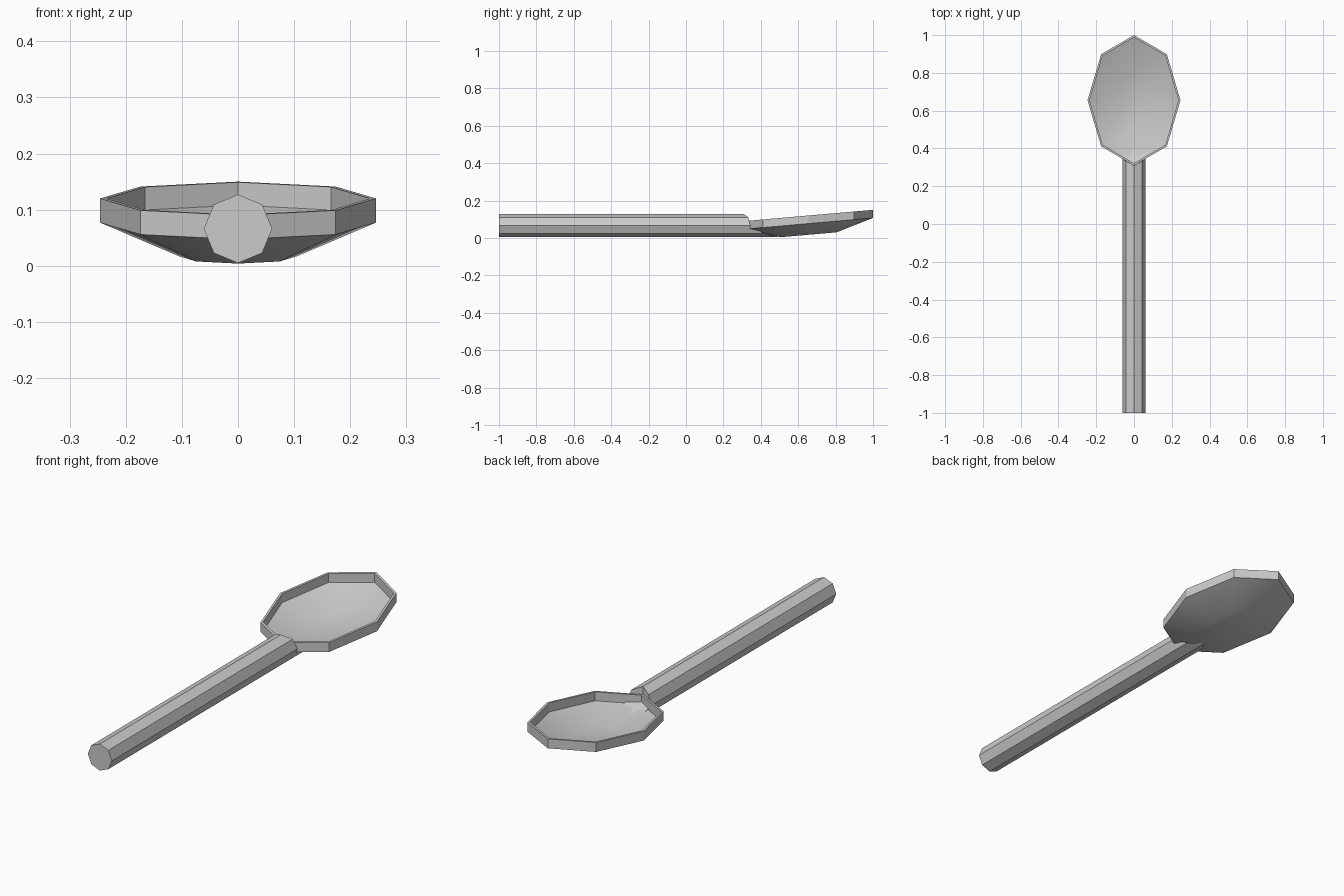
import bpy, bmesh, math

cube = bpy.data.objects.get("Cube")
if cube:
    bpy.data.objects.remove(cube, do_unlink=True)

metal = bpy.data.materials.new("grey_metal")
metal.use_nodes = True
GREY = (0.6, 0.6, 0.6, 1)
metal.diffuse_color = GREY
metal.node_tree.nodes["Principled BSDF"].inputs["Base Color"].default_value = GREY

SIDES = 8
BOWL_Y = 0.655
TILT = 0.087


def finish(bm, name):
    bmesh.ops.recalc_face_normals(bm, faces=bm.faces)
    mesh = bpy.data.meshes.new(name)
    bm.to_mesh(mesh)
    bm.free()
    mesh.materials.append(metal)
    obj = bpy.data.objects.new(name, mesh)
    bpy.context.collection.objects.link(obj)
    bpy.ops.object.select_all(action='DESELECT')
    obj.select_set(True)
    bpy.context.view_layer.objects.active = obj
    bpy.ops.object.shade_smooth_by_angle(angle=math.radians(30))
    return obj


def bridge(bm, a, b):
    for i in range(SIDES):
        j = (i + 1) % SIDES
        bm.faces.new((a[i], a[j], b[j], b[i]))


def bowl_ring(bm, rx, ry, z):
    """Tilted oval ring of the bowl; z is its height at the middle."""
    ring = []
    for i in range(SIDES):
        a = math.tau * i / SIDES
        y = ry * math.sin(a)
        ring.append(bm.verts.new((rx * math.cos(a), BOWL_Y + y, z + TILT * y)))
    return ring


# Bowl: underside, outer wall, rim, inner wall and hollow floor
bm = bmesh.new()
profile = [(0.105, 0.15, 0.017), (0.246, 0.345, 0.077), (0.246, 0.345, 0.12),
           (0.235, 0.333, 0.12), (0.235, 0.333, 0.079), (0.103, 0.147, 0.027)]
rings = [bowl_ring(bm, *p) for p in profile]
for lower, upper in zip(rings, rings[1:]):
    bridge(bm, lower, upper)
bm.faces.new(rings[0])
bm.faces.new(rings[-1])
finish(bm, "bowl")

# Handle: eight-sided bar whose far end is cut to hug the bowl
bm = bmesh.new()
R, MID = 0.061, 0.066
ends = [0.31, 0.333, 0.343, 0.42, 0.49]  # from top edge to bottom edge
near, far = [], []
for i in range(SIDES):
    a = math.tau * i / SIDES
    x, z = R * math.sin(a), MID + R * math.cos(a)
    near.append(bm.verts.new((x, -1, z)))
    far.append(bm.verts.new((x, ends[min(i, SIDES - i)], z)))
bridge(bm, near, far)
bm.faces.new(near)
centre = bm.verts.new((0, ends[0], MID))
for side in (1, -1):
    top, upper, flank, lower, bottom = [far[side * k] for k in range(5)]
    bm.faces.new((centre, top, upper, flank))
    bm.faces.new((centre, flank, lower))
    bm.faces.new((centre, lower, bottom))
finish(bm, "handle")
